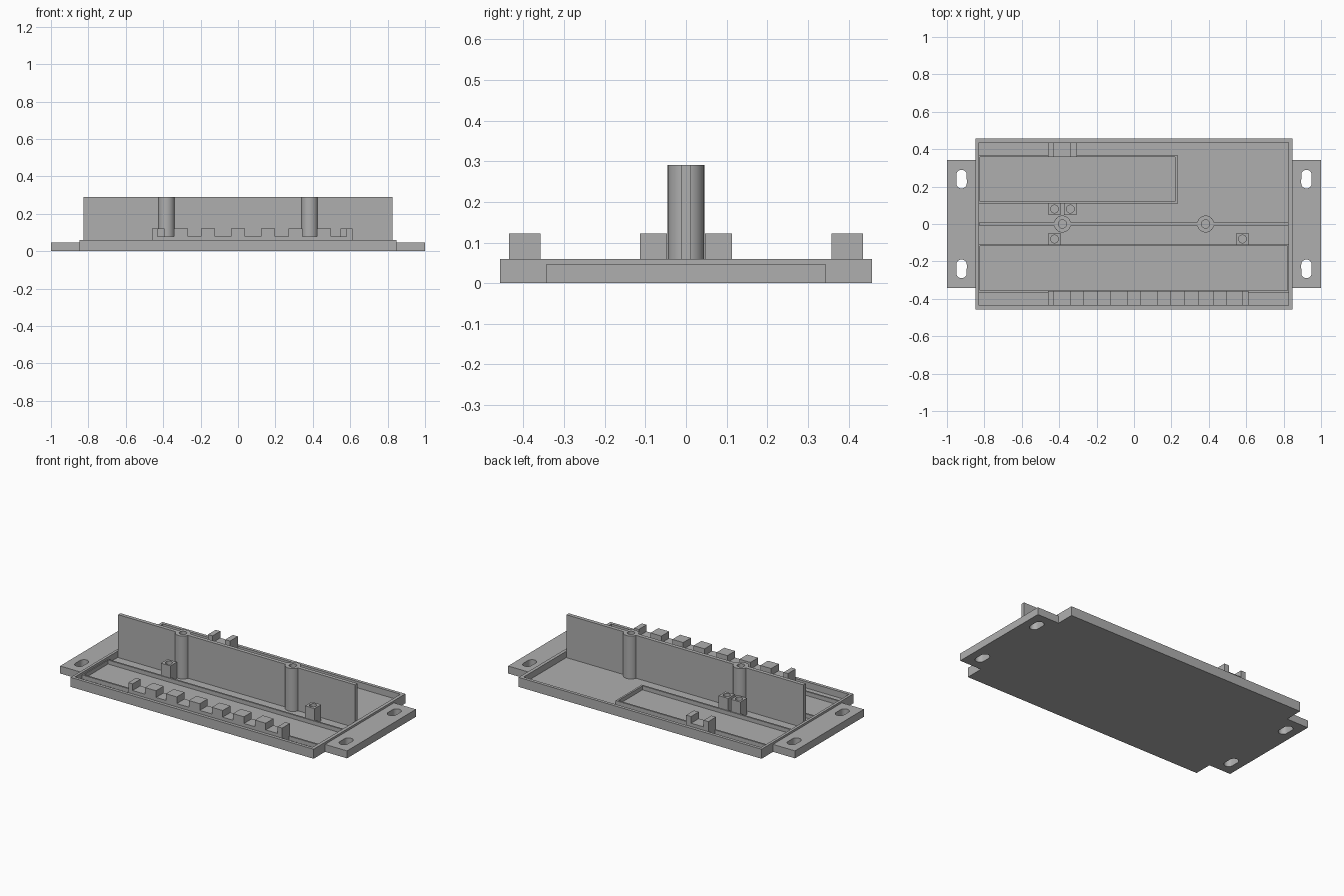
import bpy
import bmesh
from mathutils import Matrix, Vector

if "Cube" in bpy.data.objects:
    bpy.data.objects.remove(bpy.data.objects["Cube"], do_unlink=True)

grey = bpy.data.materials.new("matt_grey")
grey.use_nodes = True
colour = (0.43, 0.43, 0.43, 1)
grey.diffuse_color = colour
grey.node_tree.nodes["Principled BSDF"].inputs["Base Color"].default_value = colour

RIM, FLOOR, RIDGE, SILL, CLIP, TOP = 0.06, 0.02, 0.045, 0.08, 0.122, 0.29


def finish(name, bm):
    mesh = bpy.data.meshes.new(name)
    bm.to_mesh(mesh)
    bm.free()
    mesh.materials.append(grey)
    ob = bpy.data.objects.new(name, mesh)
    bpy.context.collection.objects.link(ob)
    return ob


def add_box(bm, x0, x1, y0, y1, z0, z1):
    size = Matrix.Diagonal((x1 - x0, y1 - y0, z1 - z0, 1))
    centre = Vector((x0 + x1, y0 + y1, z0 + z1)) / 2
    bmesh.ops.create_cube(bm, size=1, matrix=Matrix.Translation(centre) @ size)


def box(name, *bounds):
    bm = bmesh.new()
    add_box(bm, *bounds)
    return finish(name, bm)


def cylinder(name, x, y, r, z0, z1):
    bm = bmesh.new()
    bmesh.ops.create_cone(bm, cap_ends=True, segments=32, radius1=r, radius2=r,
                          depth=z1 - z0,
                          matrix=Matrix.Translation((x, y, (z0 + z1) / 2)))
    return finish(name, bm)


def slot(name, x, y, r, half, z0, z1):
    """Upright cylinder stretched along y into a round-ended slot."""
    ob = cylinder(name, x, y, r, z0, z1)
    for v in ob.data.vertices:
        v.co.y += (half - r) if v.co.y > y else -(half - r)
    return ob


def cut(ob, cutters):
    """Subtract the cutters and bake the result."""
    for c in cutters:
        mod = ob.modifiers.new("cut", 'BOOLEAN')
        mod.operation = 'DIFFERENCE'
        mod.solver = 'EXACT'
        mod.object = c
    bpy.context.view_layer.update()
    deps = bpy.context.evaluated_depsgraph_get()
    mesh = bpy.data.meshes.new_from_object(ob.evaluated_get(deps))
    ob.modifiers.clear()
    ob.data = mesh


def discard(cutters):
    for c in cutters:
        bpy.data.objects.remove(c, do_unlink=True)


# Shallow tray with a thin rim
tray = box("base_tray", -0.847, 0.847, -0.457, 0.457, 0, RIM)
hollow = [box("tray_cutter", -0.83, 0.826, -0.437, 0.437, FLOOR, 0.2)]
cut(tray, hollow)
discard(hollow)

# Mounting flanges with slotted screw holes
for name, side in (("left", 1), ("right", -1)):
    x0, x1 = sorted((side * 0.847, side))
    flange = box(name + "_flange", x0, x1, -0.343, 0.343, 0, 0.047)
    slots = [slot("slot_cutter", side * 0.922, y, 0.028, 0.05, -0.1, 0.2)
             for y in (-0.24, 0.24)]
    cut(flange, slots)
    discard(slots)


# Low ridges framing the two board bays
def frame(name, x0, x1, y0, y1, left, right):
    bm = bmesh.new()
    t = 0.011
    add_box(bm, x0, x1, y0, y0 + t, FLOOR, RIDGE)
    add_box(bm, x0, x1, y1 - t, y1, FLOOR, RIDGE)
    add_box(bm, x0, x0 + left, y0 + t, y1 - t, FLOOR, RIDGE)
    add_box(bm, x1 - right, x1, y0 + t, y1 - t, FLOOR, RIDGE)
    return finish(name, bm)


frame("rear_bay_ridge", -0.83, 0.232, 0.108, 0.37, 0.006, 0.012)
frame("front_bay_ridge", -0.83, 0.826, -0.366, -0.106, 0.006, 0.006)

# Central dividing wall with two hollow screw pillars
wall = box("dividing_wall", -0.827, 0.825, -0.012, 0.012, FLOOR, TOP)
bores = [cylinder("bore_cutter", x, 0, 0.022, 0.15, 0.4) for x in (-0.383, 0.383)]
cut(wall, bores)
for name, x, bore in zip(("right", "left"), (-0.383, 0.383), bores):
    pillar = cylinder(name + "_screw_pillar", x, 0, 0.045, FLOOR, TOP)
    cut(pillar, [bore])
discard(bores)

# Square board posts with screw holes
posts = (("front_right", -0.425, -0.08), ("front_left", 0.58, -0.08),
         ("rear_right", -0.425, 0.08), ("rear_middle", -0.34, 0.08))
for name, x, y in posts:
    h = 0.033
    post = box(name + "_post", x - h, x + h, y - h, y + h, FLOOR, CLIP)
    hole = [cylinder("hole_cutter", x, y, 0.021, 0.06, 0.2)]
    cut(post, hole)
    discard(hole)


# Cable combs: a low sill carrying upright teeth
def comb(name, y0, y1, teeth):
    bm = bmesh.new()
    for x0, x1 in teeth:
        add_box(bm, x0, x1, y0, y1, FLOOR, CLIP)
    for a, b in zip(teeth, teeth[1:]):
        add_box(bm, a[1], b[0], y0, y1, FLOOR, SILL)
    return finish(name, bm)


inner = [(c - 0.038, c + 0.038) for c in (-0.305, -0.16, 0, 0.16, 0.308, 0.46)]
comb("front_cable_comb", -0.435, -0.358, [(-0.46, -0.43)] + inner + [(0.58, 0.612)])
comb("rear_cable_comb", 0.358, 0.435, [(-0.46, -0.428), (-0.34, -0.306)])

# Smooth the round surfaces and keep the edges crisp
bpy.ops.object.select_all(action='DESELECT')
for ob in bpy.context.collection.objects:
    if ob.type == 'MESH':
        ob.select_set(True)
        bpy.context.view_layer.objects.active = ob
bpy.ops.object.shade_smooth_by_angle(angle=0.5)
